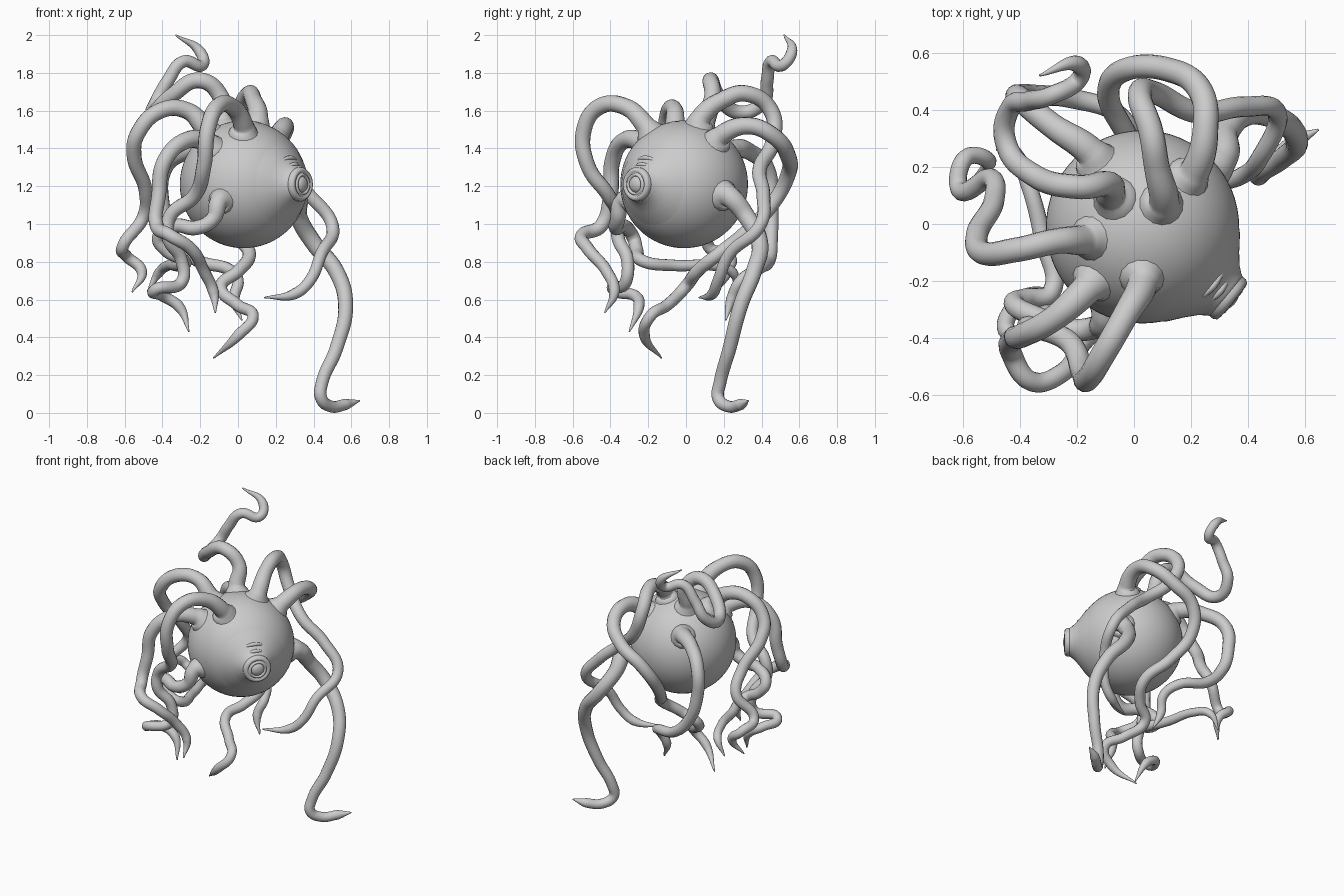
import bpy, math
from mathutils import Vector

CENTER = Vector((0.03, -0.01, 1.21))
RADIUS = 0.338
EYE_DIR = Vector((0.77, -0.64, 0.0)).normalized()


def shade(obj):
    for p in obj.data.polygons:
        p.use_smooth = True


def tentacle(name, pts, r=0.047):
    """Tapered tube through the points, with a flared root and a thin tip."""
    pts = [Vector(p) for p in pts]
    # start just inside the body so the flare blends with its surface
    out = (pts[0] - CENTER).normalized()
    path = [CENTER + out * (RADIUS - 0.02), CENTER + out * (RADIUS + 0.03)] + pts[1:]
    lengths = [0.0]
    for a, b in zip(path, path[1:]):
        lengths.append(lengths[-1] + (b - a).length)
    cu = bpy.data.curves.new(name, 'CURVE')
    cu.dimensions = '3D'
    cu.bevel_depth = 1.0
    cu.bevel_resolution = 5
    cu.resolution_u = 10
    cu.use_fill_caps = True
    sp = cu.splines.new('BEZIER')
    sp.bezier_points.add(len(path) - 1)
    for i, (bp, p) in enumerate(zip(sp.bezier_points, path)):
        t = lengths[i] / lengths[-1]
        bp.co = p
        bp.handle_left_type = bp.handle_right_type = 'AUTO'
        bp.radius = r * (1.0 - 0.42 * t)
    for i, k in ((0, 1.8), (1, 1.15)):
        sp.bezier_points[i].radius = r * k
    sp.bezier_points[-1].radius = 0.004
    obj = bpy.data.objects.new(name, cu)
    bpy.context.collection.objects.link(obj)
    return obj


def lathe(name, profile, steps=48):
    """Revolve (radius, distance) points around the eye axis."""
    side = Vector((0, 0, 1)).cross(EYE_DIR)
    up = Vector((0, 0, 1))
    verts, faces = [], []
    for r, d in profile:
        for s in range(steps):
            a = 2 * math.pi * s / steps
            verts.append(CENTER + EYE_DIR * d + (side * math.cos(a) + up * math.sin(a)) * r)
    for i in range(len(profile) - 1):
        for s in range(steps):
            n = (s + 1) % steps
            faces.append((i * steps + s, i * steps + n, (i + 1) * steps + n, (i + 1) * steps + s))
    faces.append(tuple((len(profile) - 1) * steps + s for s in range(steps)))
    me = bpy.data.meshes.new(name)
    me.from_pydata(verts, [], faces)
    obj = bpy.data.objects.new(name, me)
    bpy.context.collection.objects.link(obj)
    shade(obj)
    return obj


# round body
bpy.ops.mesh.primitive_uv_sphere_add(segments=64, ring_count=32, radius=RADIUS, location=CENTER)
body = bpy.context.object
body.name = "body"
shade(body)

# eye: fleshy mound, stepped lid rings and pupil
lathe("eye_mound", [(0.25, 0.222), (0.20, 0.277), (0.15, 0.315), (0.115, 0.345), (0.095, 0.37), (0.085, 0.39)])
lathe("eye_lid_rings", [(0.08, 0.35), (0.09, 0.375), (0.09, 0.395), (0.082, 0.408), (0.066, 0.412),
                        (0.06, 0.398), (0.056, 0.411), (0.046, 0.415), (0.042, 0.40)])
lathe("pupil", [(0.046, 0.395), (0.036, 0.412), (0.018, 0.418), (0.005, 0.42)])

# brow folds over the eye
for k, (lift, reach, width) in enumerate(((0.105, 0.352, 0.085), (0.14, 0.322, 0.105))):
    cu = bpy.data.curves.new("brow_fold_%d" % (k + 1), 'CURVE')
    cu.dimensions = '3D'
    cu.bevel_depth = 0.013
    cu.bevel_resolution = 3
    sp = cu.splines.new('BEZIER')
    sp.bezier_points.add(2)
    side = Vector((0, 0, 1)).cross(EYE_DIR)
    for bp, s in zip(sp.bezier_points, (-1, 0, 1)):
        drop = 0.035 * abs(s)
        bp.co = CENTER + EYE_DIR * (reach - 0.02 * abs(s)) + side * s * width + Vector((0, 0, lift - drop))
        bp.radius = 1.0 - 0.7 * abs(s)
        bp.handle_left_type = bp.handle_right_type = 'AUTO'
    bpy.context.collection.objects.link(bpy.data.objects.new(cu.name, cu))

# tentacles on the right and back
tentacle("tentacle_top", [
    (0.10, 0.07, 1.53), (0.08, 0.20, 1.66), (0.06, 0.32, 1.69), (0.02, 0.45, 1.60), (0.07, 0.46, 1.44),
    (0.22, 0.39, 1.29), (0.38, 0.41, 1.15), (0.50, 0.39, 0.99), (0.44, 0.23, 0.84), (0.38, 0.17, 0.70),
    (0.30, 0.14, 0.63), (0.14, 0.07, 0.61)])
tentacle("tentacle_back_loop", [
    (0.20, 0.17, 1.45), (0.25, 0.33, 1.52), (0.23, 0.47, 1.46), (0.12, 0.54, 1.36), (-0.03, 0.54, 1.26),
    (-0.09, 0.46, 1.11), (-0.03, 0.32, 0.96), (0.06, 0.17, 0.84), (0.0, 0.06, 0.75), (-0.09, 0.0, 0.67),
    (0.0, -0.10, 0.57), (0.08, -0.19, 0.51), (0.0, -0.22, 0.41), (-0.13, -0.13, 0.29)])
tentacle("tentacle_long", [
    (0.25, 0.18, 1.16), (0.32, 0.32, 1.04), (0.40, 0.39, 0.90), (0.52, 0.36, 0.75), (0.57, 0.29, 0.57),
    (0.52, 0.23, 0.34), (0.445, 0.18, 0.16), (0.44, 0.17, 0.08), (0.49, 0.22, 0.035), (0.57, 0.29, 0.045),
    (0.645, 0.33, 0.065)], 0.05)

# tentacles on the left and back
tentacle("tentacle_raised", [
    (-0.07, 0.09, 1.51), (-0.09, 0.14, 1.67), (-0.20, 0.13, 1.76), (-0.35, 0.17, 1.68), (-0.45, 0.29, 1.59),
    (-0.43, 0.41, 1.65), (-0.37, 0.43, 1.76), (-0.29, 0.45, 1.86), (-0.19, 0.51, 1.84),
    (-0.20, 0.56, 1.91), (-0.33, 0.52, 2.0)])
tentacle("tentacle_back_left", [
    (-0.13, 0.22, 1.37), (-0.28, 0.34, 1.38), (-0.39, 0.43, 1.29), (-0.40, 0.45, 1.10), (-0.34, 0.45, 0.93),
    (-0.22, 0.44, 0.81), (-0.05, 0.38, 0.76), (0.0, 0.29, 0.70), (-0.02, 0.24, 0.60), (0.02, 0.21, 0.49)])
tentacle("tentacle_left", [
    (-0.15, -0.05, 1.47), (-0.27, -0.06, 1.60), (-0.41, -0.09, 1.60), (-0.53, -0.10, 1.48), (-0.55, -0.04, 1.36),
    (-0.49, 0.08, 1.18), (-0.50, 0.16, 1.04), (-0.61, 0.12, 0.88), (-0.59, 0.23, 0.83),
    (-0.51, 0.22, 0.75), (-0.56, 0.16, 0.64)])

# tentacles on the front left
tentacle("tentacle_front_upper", [
    (0.03, -0.20, 1.50), (-0.03, -0.32, 1.62), (-0.11, -0.46, 1.62), (-0.16, -0.54, 1.50), (-0.18, -0.52, 1.31),
    (-0.23, -0.41, 1.15), (-0.36, -0.36, 1.04), (-0.37, -0.36, 0.93), (-0.30, -0.31, 0.81),
    (-0.30, -0.32, 0.69), (-0.44, -0.38, 0.65), (-0.40, -0.27, 0.62), (-0.31, -0.25, 0.56), (-0.26, -0.30, 0.43)])
tentacle("tentacle_front_side", [
    (-0.14, -0.20, 1.40), (-0.28, -0.33, 1.44), (-0.39, -0.39, 1.33), (-0.42, -0.40, 1.15), (-0.43, -0.45, 0.99),
    (-0.36, -0.55, 0.94), (-0.25, -0.52, 0.87), (-0.18, -0.42, 0.75), (-0.13, -0.38, 0.64), (-0.12, -0.43, 0.53)])
tentacle("tentacle_front_lower", [
    (-0.08, -0.28, 1.13), (-0.13, -0.36, 1.03), (-0.22, -0.37, 0.98), (-0.33, -0.33, 0.99), (-0.42, -0.28, 0.93),
    (-0.38, -0.26, 0.86), (-0.29, -0.24, 0.81), (-0.32, -0.05, 0.78), (-0.37, 0.14, 0.78),
    (-0.42, 0.25, 0.74), (-0.48, 0.26, 0.64)], 0.042)
